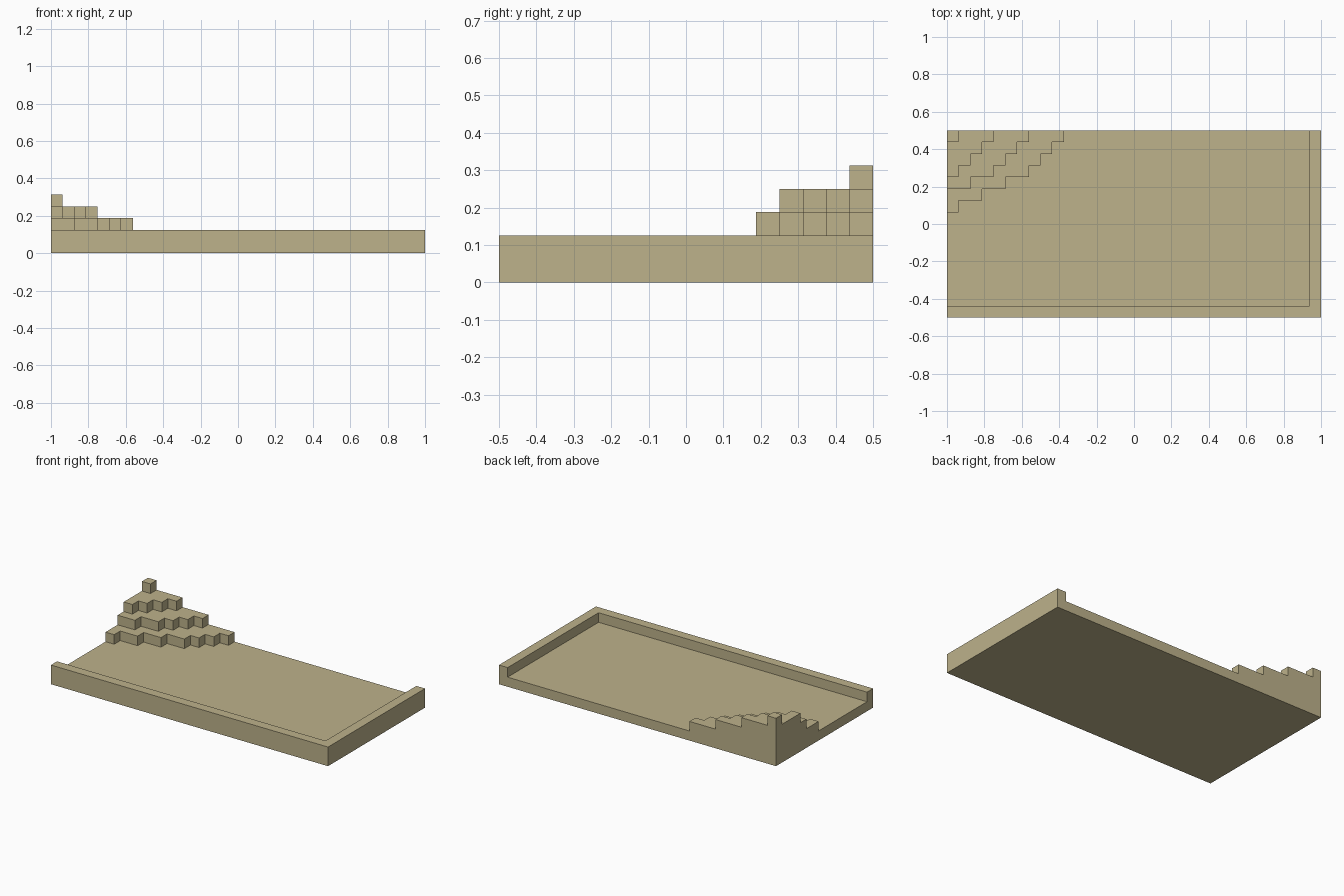
import bpy
import bmesh

default_cube = bpy.data.objects.get("Cube")
if default_cube:
    bpy.data.objects.remove(default_cube, do_unlink=True)

CELL = 1 / 16            # the whole model sits on this block grid
LEFT, BACK = -1.0, 0.5   # open corner where the steps rise

# Single sandstone colour
SAND = (0.509, 0.445, 0.258, 1)
sand = bpy.data.materials.new("sand")
sand.use_nodes = True
sand.diffuse_color = SAND
shader = next(n for n in sand.node_tree.nodes if n.type == 'BSDF_PRINCIPLED')
shader.inputs["Base Color"].default_value = SAND
shader.inputs["Roughness"].default_value = 0.9


def prism(name, outline, level):
    """Extrude an outline of (x, y) points one block high at a block level."""
    bm = bmesh.new()
    base = bm.faces.new([bm.verts.new((x, y, level * CELL)) for x, y in outline])
    top = bmesh.ops.extrude_face_region(bm, geom=[base], use_keep_orig=True)["geom"]
    bmesh.ops.translate(bm, vec=(0, 0, CELL),
                        verts=[v for v in top if isinstance(v, bmesh.types.BMVert)])
    bmesh.ops.recalc_face_normals(bm, faces=bm.faces)
    mesh = bpy.data.meshes.new(name)
    bm.to_mesh(mesh)
    bm.free()
    mesh.materials.append(sand)
    obj = bpy.data.objects.new(name, mesh)
    bpy.context.collection.objects.link(obj)
    return obj


def stair_outline(rows):
    """Jagged corner outline; rows lists block widths from the back forward."""
    points = [(LEFT, BACK)]
    for i, width in enumerate(rows):
        x = LEFT + width * CELL
        points += [(x, BACK - i * CELL), (x, BACK - (i + 1) * CELL)]
    return points + [(LEFT, BACK - len(rows) * CELL)]


# Floor slab
prism("floor_slab", [(-1, -0.5), (1, -0.5), (1, 0.5), (-1, 0.5)], 0)

# L-shaped rim along the front and the +x side
inner_x, inner_y = 1 - CELL, -0.5 + CELL
prism("rim", [(-1, -0.5), (1, -0.5), (1, 0.5),
              (inner_x, 0.5), (inner_x, inner_y), (-1, inner_y)], 1)

# Stepped corner mound, lowest tier first
TIERS = {
    "lower_tier": [10, 9, 8, 7, 5, 3, 1],
    "middle_tier": [7, 6, 5, 4, 2],
    "upper_tier": [4, 3, 2, 1],
    "peak_block": [1],
}
for level, (name, rows) in enumerate(TIERS.items(), start=1):
    prism(name, stair_outline(rows), level)
